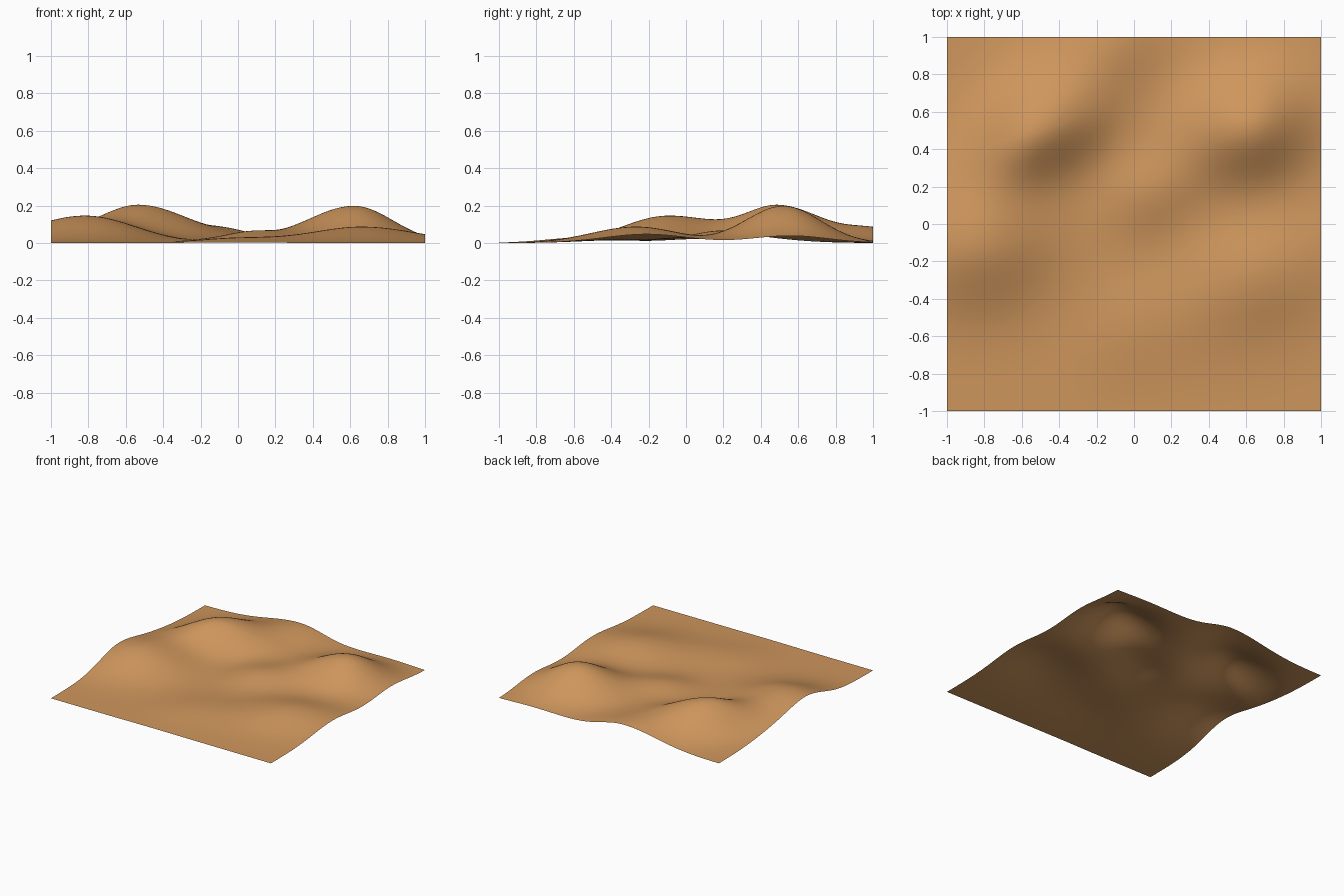
import bpy, bmesh, math

if "Cube" in bpy.data.objects:
    bpy.data.objects.remove(bpy.data.objects["Cube"])

# One flat sand colour
sand = bpy.data.materials.new("sand_brown")
sand.diffuse_color = (0.62, 0.305, 0.108, 1)
sand.use_nodes = True
sand.node_tree.nodes["Principled BSDF"].inputs["Base Color"].default_value = sand.diffuse_color

# Hills: centre x, y, height, spread left, right, front, back, shear of crest
HILLS = [
    (-0.52, 0.50, 0.195, 0.22, 0.27, 0.18, 0.22, 0.30),   # back left peak
    (0.62, 0.52, 0.198, 0.25, 0.21, 0.20, 0.20, 0.10),    # back right peak
    (-0.82, -0.10, 0.145, 0.29, 0.27, 0.24, 0.27, 0.10),  # left hill
    (0.67, -0.26, 0.086, 0.26, 0.30, 0.23, 0.22, 0.15),   # right ridge
    (0.02, -0.55, 0.028, 0.22, 0.30, 0.20, 0.20, 0.15),   # low front swell
    (0.08, 0.17, 0.058, 0.16, 0.18, 0.16, 0.16, 0.15),    # middle mound
    (-0.10, 1.00, 0.072, 0.26, 0.19, 0.20, 0.20, 0.0),    # back edge rise
]


def height(x, y):
    z = 0.0
    for cx, cy, h, sl, sr, sf, sb, k in HILLS:
        dx = x - cx
        dy = y - cy - k * max(-0.4, min(0.4, dx))
        sx = sl if dx < 0 else sr
        sy = sf if dy < 0 else sb
        z += h * math.exp(-0.5 * ((dx / sx) ** 2 + (dy / sy) ** 2))
    return z


# Open terrain sheet
bm = bmesh.new()
bmesh.ops.create_grid(bm, x_segments=120, y_segments=120, size=1)
for v in bm.verts:
    v.co.z = height(v.co.x, v.co.y)
low = min(v.co.z for v in bm.verts)
for v in bm.verts:
    v.co.z -= low
for f in bm.faces:
    f.smooth = True
mesh = bpy.data.meshes.new("terrain")
bm.to_mesh(mesh)
bm.free()
mesh.materials.append(sand)
terrain = bpy.data.objects.new("terrain", mesh)
bpy.context.collection.objects.link(terrain)
